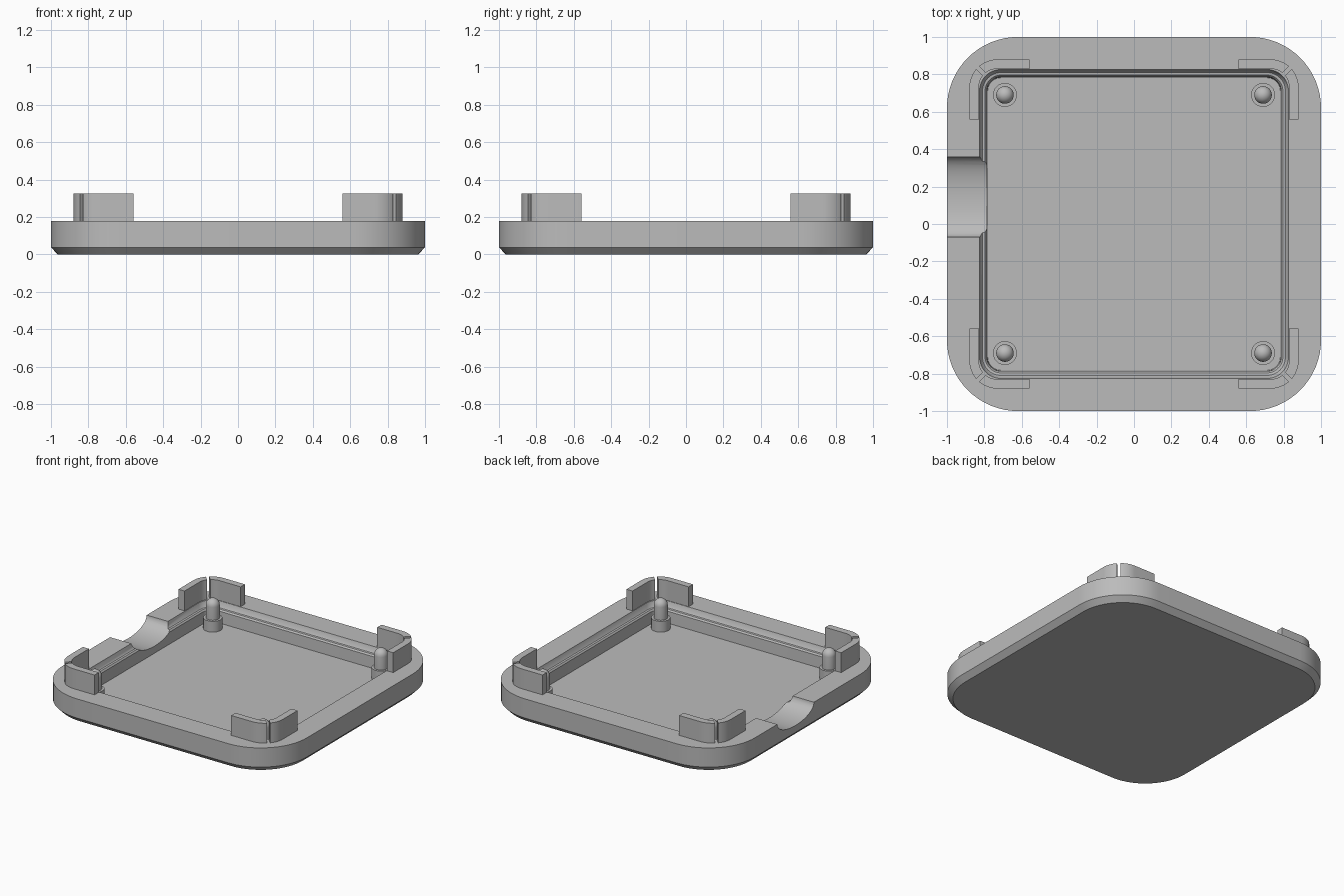
import bpy, bmesh, math
from mathutils import Vector

old = bpy.data.objects.get("Cube")
if old:
    bpy.data.objects.remove(old, do_unlink=True)

GREY = (0.5, 0.5, 0.5, 1)
mat = bpy.data.materials.new("plain grey")
mat.use_nodes = True
mat.diffuse_color = GREY
mat.node_tree.nodes["Principled BSDF"].inputs["Base Color"].default_value = GREY


def finish(name, bm):
    bmesh.ops.recalc_face_normals(bm, faces=bm.faces[:])
    mesh = bpy.data.meshes.new(name)
    bm.to_mesh(mesh)
    bm.free()
    mesh.materials.append(mat)
    ob = bpy.data.objects.new(name, mesh)
    bpy.context.collection.objects.link(ob)
    return ob


def activate(ob):
    bpy.ops.object.select_all(action='DESELECT')
    ob.select_set(True)
    bpy.context.view_layer.objects.active = ob


def smooth(ob):
    activate(ob)
    bpy.ops.object.shade_smooth_by_angle(angle=math.radians(30))


def rounded_square(half, radius, z, steps=16):
    pts = []
    for k in range(4):
        turn = k * math.pi / 2
        c = Vector((half - radius, half - radius))
        for i in range(steps + 1):
            a = math.pi / 2 * i / steps
            x, y = c.x + radius * math.cos(a), c.y + radius * math.sin(a)
            pts.append((x * math.cos(turn) - y * math.sin(turn),
                        x * math.sin(turn) + y * math.cos(turn), z))
    return pts


def prism(outline, offset):
    # outline of 3D points, swept along offset into a closed solid
    bm = bmesh.new()
    a = [bm.verts.new(p) for p in outline]
    b = [bm.verts.new(Vector(p) + Vector(offset)) for p in outline]
    bm.faces.new(a)
    bm.faces.new(b)
    for i in range(len(a)):
        j = (i + 1) % len(a)
        bm.faces.new((a[i], a[j], b[j], b[i]))
    return bm


# Tray: chamfered base, outer wall, flat rim, stepped ledge and floor
RIM = 0.18
sections = [(0.963, 0.345, 0), (1, 0.38, 0.038), (1, 0.38, RIM),
            (0.826, 0.115, RIM), (0.816, 0.105, 0.145), (0.81, 0.1, 0.138),
            (0.796, 0.085, 0.136), (0.787, 0.075, 0.125), (0.782, 0.07, 0.04)]
bm = bmesh.new()
rings = [[bm.verts.new(p) for p in rounded_square(*s)] for s in sections]
for lower, upper in zip(rings, rings[1:]):
    for i in range(len(lower)):
        j = (i + 1) % len(lower)
        bm.faces.new((lower[i], lower[j], upper[j], upper[i]))
bm.faces.new(rings[0])
bm.faces.new(rings[-1])
tray = finish("tray", bm)

# Scooped cable notch through one side wall
NOTCH_Y, HALF, BOTTOM = 0.145, 0.215, 0.085
scoop = []
for i in range(25):
    a = math.pi * i / 24
    scoop.append((-1.1, NOTCH_Y - HALF * math.cos(a),
                  RIM + 0.005 - (RIM - BOTTOM) * math.sin(a) ** 0.9))
scoop = [(-1.1, NOTCH_Y - HALF, 0.3)] + scoop + [(-1.1, NOTCH_Y + HALF, 0.3)]
cutter = finish("notch_cutter", prism(scoop, (0.5, 0, 0)))
cutter.hide_render = True
cut = tray.modifiers.new("notch", 'BOOLEAN')
cut.operation = 'DIFFERENCE'
cut.solver = 'EXACT'
cut.object = cutter
activate(tray)
bpy.ops.object.modifier_apply(modifier=cut.name)
bpy.data.objects.remove(cutter, do_unlink=True)
smooth(tray)


# Corner clips: two curved tabs per corner, split by a narrow diagonal gap
def clip_outline(sx, sy, swap):
    outer, inner, end = 0.88, 0.83, 0.56
    centre, r_out, r_in, gap = 0.73, 0.15, 0.1, 0.011
    pts = [(outer, end)]
    for r, order in ((r_out, range(9)), (r_in, range(8, -1, -1))):
        stop = math.pi / 4 - gap / r
        for i in order:
            a = stop * i / 8
            pts.append((centre + r * math.cos(a), centre + r * math.sin(a)))
    pts.append((inner, end))
    if swap:
        pts = [(y, x) for x, y in pts]
    return [(x * sx, y * sy, RIM - 0.01) for x, y in pts]


for sx, side in ((-1, "right"), (1, "left")):
    for sy, end in ((-1, "front"), (1, "back")):
        for swap, kind in ((False, "side"), (True, "end")):
            outline = clip_outline(sx, sy, swap)
            smooth(finish(f"{end}_{side}_{kind}_clip",
                          prism(outline, (0, 0, 0.327 - RIM + 0.01))))

        # Stepped locating peg with a domed tip, turned around its axis
        profile = [(0, 0.03), (0.064, 0.03), (0.064, 0.12), (0.047, 0.12)]
        for i in range(7):
            a = math.pi / 2 * i / 6
            profile.append((0.047 * math.cos(a), 0.215 + 0.047 * math.sin(a)))
        bm = bmesh.new()
        line = [bm.verts.new((r, 0, z)) for r, z in profile]
        edges = [bm.edges.new(pair) for pair in zip(line, line[1:])]
        bmesh.ops.spin(bm, geom=line + edges, cent=(0, 0, 0), axis=(0, 0, 1),
                       angle=2 * math.pi, steps=32)
        bmesh.ops.remove_doubles(bm, verts=bm.verts[:], dist=0.0005)
        peg = finish(f"{end}_{side}_peg", bm)
        peg.location = (0.69 * sx, 0.69 * sy, 0)
        smooth(peg)
